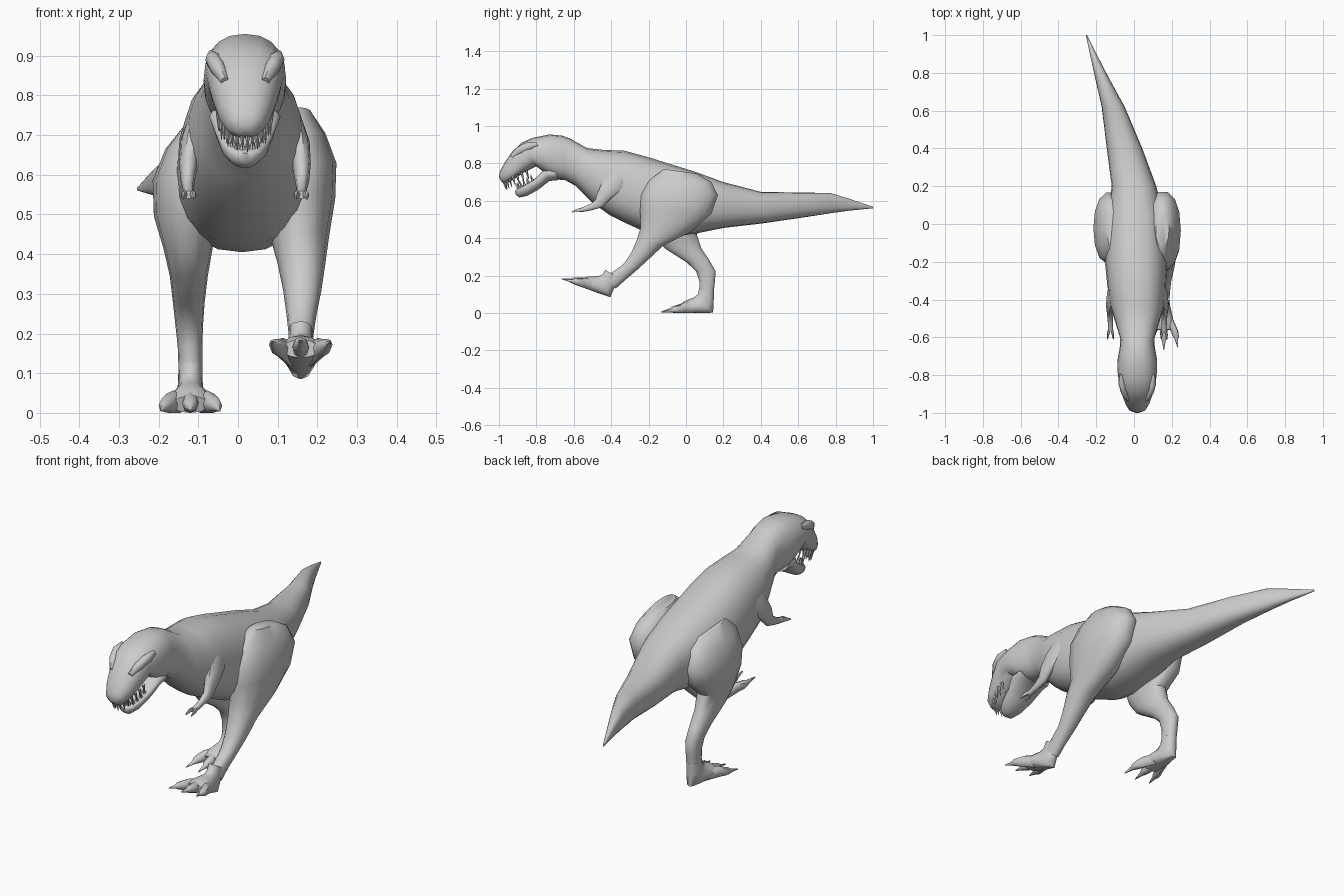
import bpy, bmesh, math
from mathutils import Vector, Matrix

CX = 0.0175   # centre line of head and chest


def finish(name, bm):
    bmesh.ops.recalc_face_normals(bm, faces=bm.faces)
    me = bpy.data.meshes.new(name)
    bm.to_mesh(me)
    bm.free()
    ob = bpy.data.objects.new(name, me)
    bpy.context.collection.objects.link(ob)
    return ob


def loft(name, rings, n=16, power=0.9, place=None):
    """Skin rings (y_top, z_top, y_bottom, z_bottom, x_centre, half_width[, widest])."""
    bm = bmesh.new()
    loops = []
    for r in rings:
        ty, tz, by, bz, cx, hw = r[:6]
        f = r[6] if len(r) > 6 else 0.5
        loop = []
        for i in range(n):
            a = 2 * math.pi * i / n
            c, s = math.cos(a), math.sin(a)
            u = math.copysign(abs(c) ** power, c) * hw
            v = math.copysign(abs(s) ** power, s)
            h = f + (1 - f) * v if v > 0 else f + f * v
            p = Vector((cx + u, by + (ty - by) * h, bz + (tz - bz) * h))
            loop.append(bm.verts.new(place @ p if place else p))
        loops.append(loop)
    for a, b in zip(loops, loops[1:]):
        for i in range(n):
            j = (i + 1) % n
            bm.faces.new((a[i], a[j], b[j], b[i]))
    bm.faces.new(loops[0])
    bm.faces.new(loops[-1])
    return finish(name, bm)


# Body, neck, upper head and tail in one skin
loft("body", [
    (1.0, .568, 1.0, .56, -.252, .003),
    (.87, .612, .87, .547, -.205, .022),
    (.77, .642, .77, .533, -.168, .037),
    (.62, .644, .62, .51, -.11, .061),
    (.40, .648, .40, .478, -.05, .094),
    (.20, .70, .20, .455, 0, .118),
    (.05, .755, .05, .425, .008, .148),
    (-.08, .795, -.08, .405, .01, .162, .45),
    (-.20, .833, -.20, .425, .012, .166, .45),
    (-.33, .868, -.31, .475, .014, .156, .45),
    (-.44, .872, -.41, .525, CX, .146, .45),
    (-.53, .882, -.50, .59, CX, .118, .5),
    (-.62, .933, -.59, .68, CX, .09),
    (-.66, .948, -.645, .71, CX, .093),
    (-.73, .955, -.70, .715, CX, .104),
    (-.82, .937, -.75, .745, CX, .104, .5),
    (-.88, .910, -.80, .785, CX, .097, .5),
    (-.93, .862, -.86, .755, CX, .084, .4),
    (-.972, .80, -.92, .715, CX, .066, .4),
    (-.995, .755, -.965, .693, CX, .045, .5),
    (-1.0, .725, -.985, .70, CX, .018),
], n=20, power=.85)

# Lower jaw
loft("lower_jaw", [
    (-.71, .79, -.68, .71, CX, .085),
    (-.76, .765, -.73, .705, CX, .09, .7),
    (-.80, .725, -.79, .658, CX, .074, .7),
    (-.855, .692, -.85, .625, CX, .06, .75),
    (-.90, .665, -.89, .617, CX, .038, .75),
    (-.915, .655, -.91, .632, CX, .015),
], n=14)

# Teeth along both jaws
def teeth(name, count, width, start, reach, length, lean):
    bm = bmesh.new()
    for i in range(count):
        a = math.pi * (i + .5) / count
        s = math.sin(a)
        root = Vector((CX + width * math.cos(a), start[0] + reach[0] * s, start[1] + reach[1] * s))
        axis = Vector((0, lean, math.copysign(1, length))).normalized()
        size = abs(length) * (1 if i % 2 else .8)
        rot = Vector((0, 0, 1)).rotation_difference(axis).to_matrix().to_4x4()
        mat = Matrix.Translation(root + axis * size * .4) @ rot
        bmesh.ops.create_cone(bm, segments=6, cap_ends=True, radius1=.0085,
                              radius2=.001, depth=size, matrix=mat)
    finish(name, bm)


teeth("upper_teeth", 16, .067, (-.84, .765), (-.135, -.06), -.055, .3)
teeth("lower_teeth", 12, .05, (-.81, .715), (-.088, -.05), .036, -.3)

# Brow ridges
for side, label in ((1, "right"), (-1, "left")):
    loft(label + "_brow", [
        (-.80, .915, -.79, .89, CX + side * .085, .008),
        (-.86, .91, -.83, .87, CX + side * .08, .02),
        (-.905, .885, -.875, .85, CX + side * .068, .02),
        (-.94, .845, -.92, .82, CX + side * .05, .01),
    ], n=8)


# Feet: flat foot at the origin pointing to -y, then placed and pitched
def foot(label, x, heel_y, heel_z, pitch):
    place = Matrix.Translation((x, heel_y, heel_z)) @ Matrix.Rotation(-pitch, 4, 'X')
    loft(label + "_foot", [
        (-.075, .13, .005, .115, 0, .03),
        (-.082, .10, .003, .06, 0, .031),
        (-.10, .085, 0, .002, 0, .034),
        (-.125, .075, -.06, 0, 0, .044),
        (-.155, .062, -.12, 0, 0, .054),
        (-.18, .042, -.165, 0, 0, .045),
    ], n=12, place=place)
    for k, toe in ((-1, "inner"), (0, "middle"), (1, "outer")):
        e = .012 * abs(k)
        loft(f"{label}_{toe}_toe", [
            (-.10, .055, -.10, 0, k * .025, .018),
            (-.155, .056, -.155, 0, k * .044, .021),
            (-.195 + e, .043, -.195 + e, 0, k * .057, .02),
            (-.222 + e, .034, -.222 + e, .002, k * .064, .016),
            (-.232 + e, .024, -.232 + e, .004, k * .066, .010),
            (-.279 + e, .008, -.279 + e, .003, k * .074, .002),
        ], n=8, place=place)


foot("right", .158, -.405, .083, math.radians(20))
foot("left", -.12, .145, 0, 0)

# Legs: first pair is the front edge, second the back edge
loft("right_leg", [
    (-.12, .77, .06, .745, .15, .035),
    (-.20, .71, .14, .70, .15, .07),
    (-.245, .63, .175, .63, .155, .093),
    (-.25, .55, .14, .53, .155, .09),
    (-.245, .46, .03, .435, .155, .075),
    (-.265, .39, -.12, .36, .16, .06),
    (-.295, .32, -.19, .295, .162, .048),
    (-.335, .262, -.255, .235, .16, .038),
    (-.40, .215, -.325, .175, .159, .031),
    (-.435, .20, -.375, .13, .158, .03),
], n=14)
loft("left_leg", [
    (-.14, .73, .06, .70, -.11, .03),
    (-.20, .67, .13, .66, -.115, .068),
    (-.215, .59, .17, .58, -.125, .09),
    (-.20, .50, .14, .49, -.13, .082),
    (-.165, .41, .06, .42, -.126, .062),
    (-.115, .345, .085, .345, -.124, .048),
    (0, .272, .125, .285, -.124, .04),
    (.052, .225, .16, .222, -.123, .035),
    (.07, .17, .155, .165, -.121, .031),
    (.07, .12, .149, .11, -.12, .03),
], n=14)

# Arms with two clawed fingers, mirrored about the chest
for side, label in ((1, "right"), (-1, "left")):
    x = lambda d: CX + side * d
    loft(label + "_arm", [
        (-.41, .76, -.30, .73, x(.122), .02),
        (-.45, .70, -.33, .67, x(.135), .028),
        (-.475, .645, -.40, .61, x(.142), .024),
        (-.485, .605, -.445, .565, x(.144), .018),
        (-.515, .583, -.50, .55, x(.143), .014),
        (-.55, .567, -.55, .54, x(.142), .013),
        (-.572, .56, -.572, .54, x(.142), .014),
    ], n=10)
    for k, finger in ((-1, "inner"), (1, "outer")):
        loft(f"{label}_{finger}_finger", [
            (-.555, .562, -.555, .542, x(.142 + k * .006), .007),
            (-.585, .558, -.585, .54, x(.142 + k * .013), .007),
            (-.612, .543, -.61, .537, x(.142 + k * .015), .002),
        ], n=6)

# Smooth shading with crisp creases
for ob in bpy.context.collection.objects:
    ob.select_set(True)
    bpy.context.view_layer.objects.active = ob
bpy.ops.object.shade_smooth_by_angle(angle=math.radians(50))
